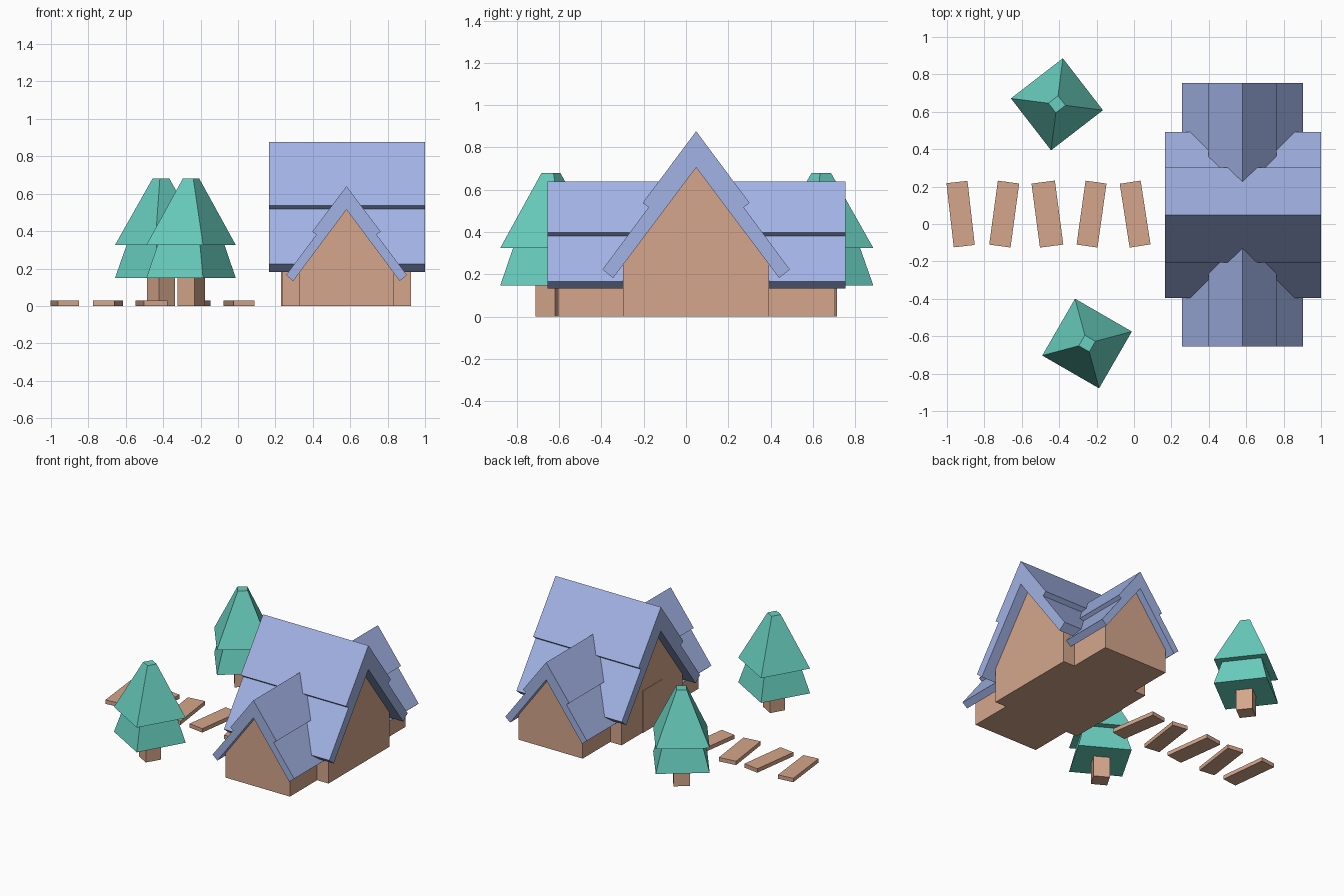
import bpy, bmesh, math
from mathutils import Matrix, Vector

if "Cube" in bpy.data.objects:
    bpy.data.objects.remove(bpy.data.objects["Cube"])


def material(name, rgb):
    m = bpy.data.materials.new(name)
    m.diffuse_color = (*rgb, 1)
    m.use_nodes = True
    m.node_tree.nodes["Principled BSDF"].inputs["Base Color"].default_value = m.diffuse_color
    return m


WOOD = material("wood", (0.66, 0.38, 0.26))
ROOF = material("roof_blue", (0.36, 0.45, 0.78))
LEAF = material("foliage", (0.14, 0.62, 0.52))


def finish(name, bm, mat):
    bmesh.ops.recalc_face_normals(bm, faces=bm.faces)
    mesh = bpy.data.meshes.new(name)
    bm.to_mesh(mesh)
    bm.free()
    mesh.materials.append(mat)
    obj = bpy.data.objects.new(name, mesh)
    bpy.context.collection.objects.link(obj)
    return obj


def extrude_profile(name, half, axis, centre, start, end, mat):
    """Mirror a half profile (offset, z), then extrude it along x or y."""
    pts = half + [(-a, z) for a, z in reversed(half) if a > 0]
    bm = bmesh.new()

    def place(a, z, t):
        return (t, centre + a, z) if axis == 'x' else (centre + a, t, z)

    face = bm.faces.new([bm.verts.new(place(a, z, start)) for a, z in pts])
    out = bmesh.ops.extrude_face_region(bm, geom=[face], use_keep_orig=True)
    step = Vector(place(0, 0, end)) - Vector(place(0, 0, start))
    verts = [g for g in out['geom'] if isinstance(g, bmesh.types.BMVert)]
    bmesh.ops.translate(bm, verts=verts, vec=step)
    return finish(name, bm, mat)


def roof(name, half_outer, inner, axis, centre, start, end):
    """Stepped chevron roof: outer half profile plus inner apex, mirrored."""
    pts = half_outer
    mirrored = [(-a, z) for a, z in reversed(pts) if a > 0]
    bm = bmesh.new()

    def ring(t):
        loop = pts + [(0, inner)] + mirrored
        return [bm.verts.new((t, centre + a, z) if axis == 'x' else (centre + a, t, z))
                for a, z in loop]

    r0, r1 = ring(start), ring(end)
    n, k = len(r0), len(pts)
    for i in range(n):
        j = (i + 1) % n
        bm.faces.new((r0[i], r0[j], r1[j], r1[i]))
    # end caps split at the ridge
    for r in (r0, r1):
        bm.faces.new(r[:k + 1])
        bm.faces.new([r[0]] + r[k:])
    return finish(name, bm, ROOF)


def box(name, centre, size, mat, turn=0):
    bm = bmesh.new()
    m = (Matrix.Translation(centre) @ Matrix.Rotation(math.radians(turn), 4, 'Z')
         @ Matrix.Diagonal((*size, 1)))
    bmesh.ops.create_cube(bm, size=1, matrix=m)
    return finish(name, bm, mat)


def frustum(name, xy, turn, z0, z1, r0, r1, mat):
    bm = bmesh.new()
    m = (Matrix.Translation((*xy, (z0 + z1) / 2))
         @ Matrix.Rotation(math.radians(turn), 4, 'Z'))
    rings = []
    for r, z in ((r0, z0), (r1, z1)):
        rings.append([bm.verts.new((xy[0] + r * math.cos(math.radians(turn + 90 * i)),
                                    xy[1] + r * math.sin(math.radians(turn + 90 * i)), z))
                      for i in range(4)])
    a, b = rings
    bm.faces.new(a)
    bm.faces.new(b)
    for i in range(4):
        j = (i + 1) % 4
        bm.faces.new((a[i], a[j], b[j], b[i]))
    return finish(name, bm, mat)


# House walls: main body along x, lower cross wing along y
extrude_profile("main_walls", [(0, 0.71), (0.345, 0.248), (0.345, 0)],
                'x', 0.048, 0.235, 0.925, WOOD)
extrude_profile("wing_walls", [(0, 0.52), (0.255, 0.178), (0.255, 0)],
                'y', 0.58, -0.605, 0.705, WOOD)

# Two-layer roofs
roof("main_roof", [(0, 0.877), (0.253, 0.538), (0.225, 0.517), (0.443, 0.223), (0.393, 0.182)],
     0.705, 'x', 0.048, 0.165, 1.0)
roof("wing_roof", [(0, 0.64), (0.183, 0.397), (0.161, 0.381), (0.323, 0.165), (0.285, 0.133)],
     0.515, 'y', 0.58, -0.655, 0.755)

# Door panel facing the path
box("door", (0.24, 0.048, 0.15), (0.02, 0.22, 0.30), WOOD)

# Trees
for name, xy, turn in (("back_tree", (-0.412, 0.64), -7.3),
                       ("front_tree", (-0.251, -0.639), 15)):
    frustum(name + "_trunk", xy, turn, 0, 0.16, 0.076, 0.076, WOOD)
    frustum(name + "_lower_foliage", xy, turn, 0.148, 0.326, 0.248, 0.185, LEAF)
    frustum(name + "_upper_foliage", xy, turn, 0.325, 0.68, 0.248, 0.046, LEAF)

# Path planks
for i, (x, turn, width) in enumerate(((-0.927, 6.5, 0.113), (-0.694, -7.7, 0.115),
                                      (-0.463, 7.5, 0.126), (-0.227, -8, 0.113),
                                      (0.006, 8.8, 0.113))):
    box(f"path_plank_{i + 1}", (x, 0.053, 0.014), (width, 0.345, 0.028), WOOD, turn)
